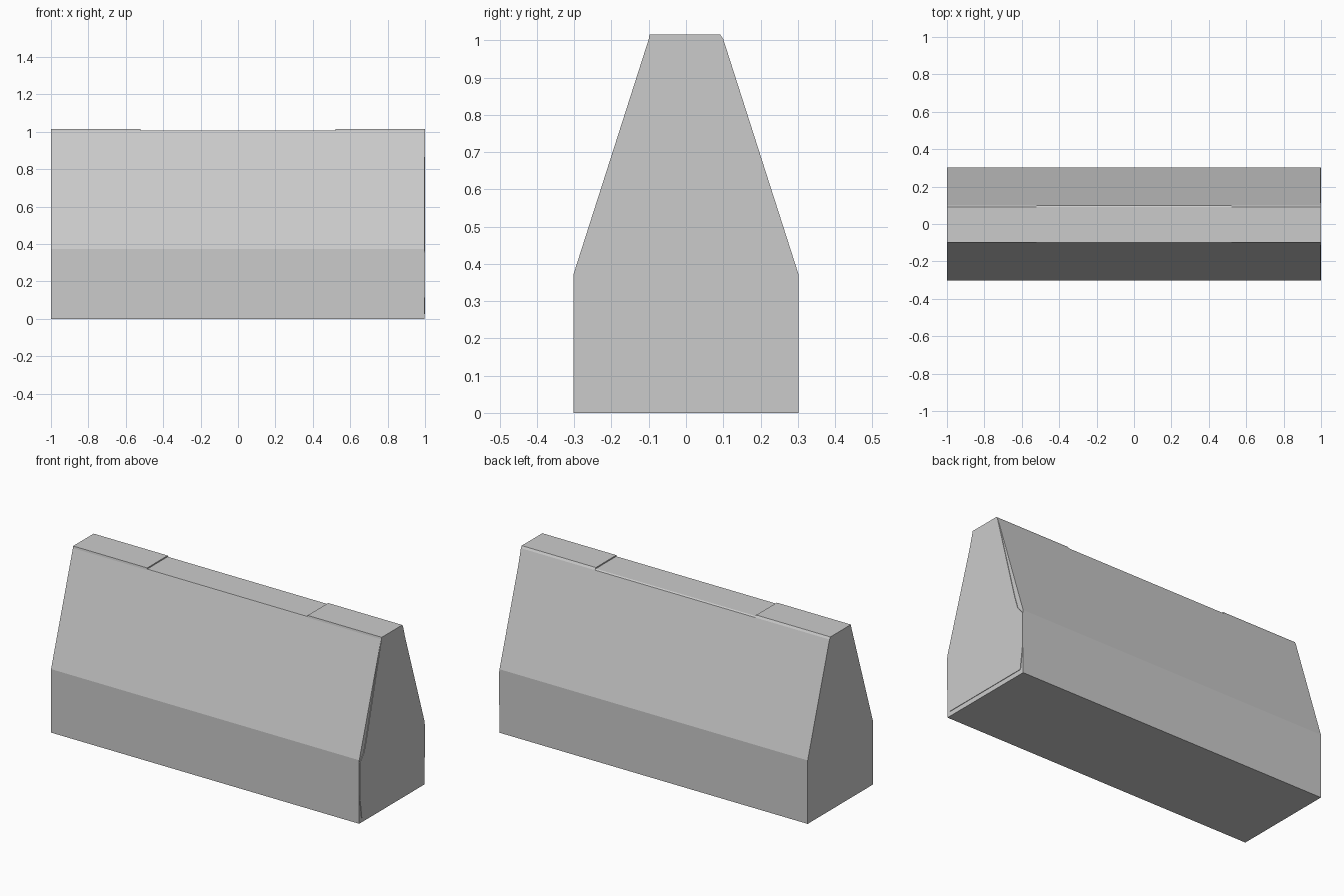
import bpy, bmesh

if "Cube" in bpy.data.objects:
    bpy.data.objects.remove(bpy.data.objects["Cube"])


def extrude_profile(name, profile, x0, x1):
    """Solid prism from a (y, z) outline, running from x0 to x1."""
    bm = bmesh.new()
    face = bm.faces.new([bm.verts.new((x0, y, z)) for y, z in profile])
    ext = bmesh.ops.extrude_face_region(bm, geom=[face])
    moved = [v for v in ext["geom"] if isinstance(v, bmesh.types.BMVert)]
    bmesh.ops.translate(bm, verts=moved, vec=(x1 - x0, 0, 0))
    bmesh.ops.recalc_face_normals(bm, faces=bm.faces)
    mesh = bpy.data.meshes.new(name)
    bm.to_mesh(mesh)
    bm.free()
    obj = bpy.data.objects.new(name, mesh)
    bpy.context.collection.objects.link(obj)
    return obj


def mirrored(half):
    """Close a right-hand half outline with its mirror image in y."""
    return half + [(-y, z) for y, z in reversed(half)]


# Barrier body: upright foot, then tapering sides
extrude_profile("barrier_body", mirrored([(0.302, 0), (0.302, 0.372), (0.1, 1.003)]), -1, 0.997)

# Thin raised plate on the right end
extrude_profile("end_plate", mirrored([
    (0.282, 0.027), (0.301, 0.165), (0.301, 0.355),
    (0.262, 0.4), (0.238, 0.475), (0.1, 1.003)]), 0.997, 1)

# Top strip: low middle, slightly higher end caps
def cap(top):
    return [(-0.1, 1.003), (0.1, 1.003), (0.092, top), (-0.098, top)]

extrude_profile("top_middle", cap(1.008), -0.52, 0.52)
for side, x0, x1 in (("left", -1, -0.52), ("right", 0.52, 1)):
    extrude_profile("top_cap_" + side, cap(1.015), x0, x1)
